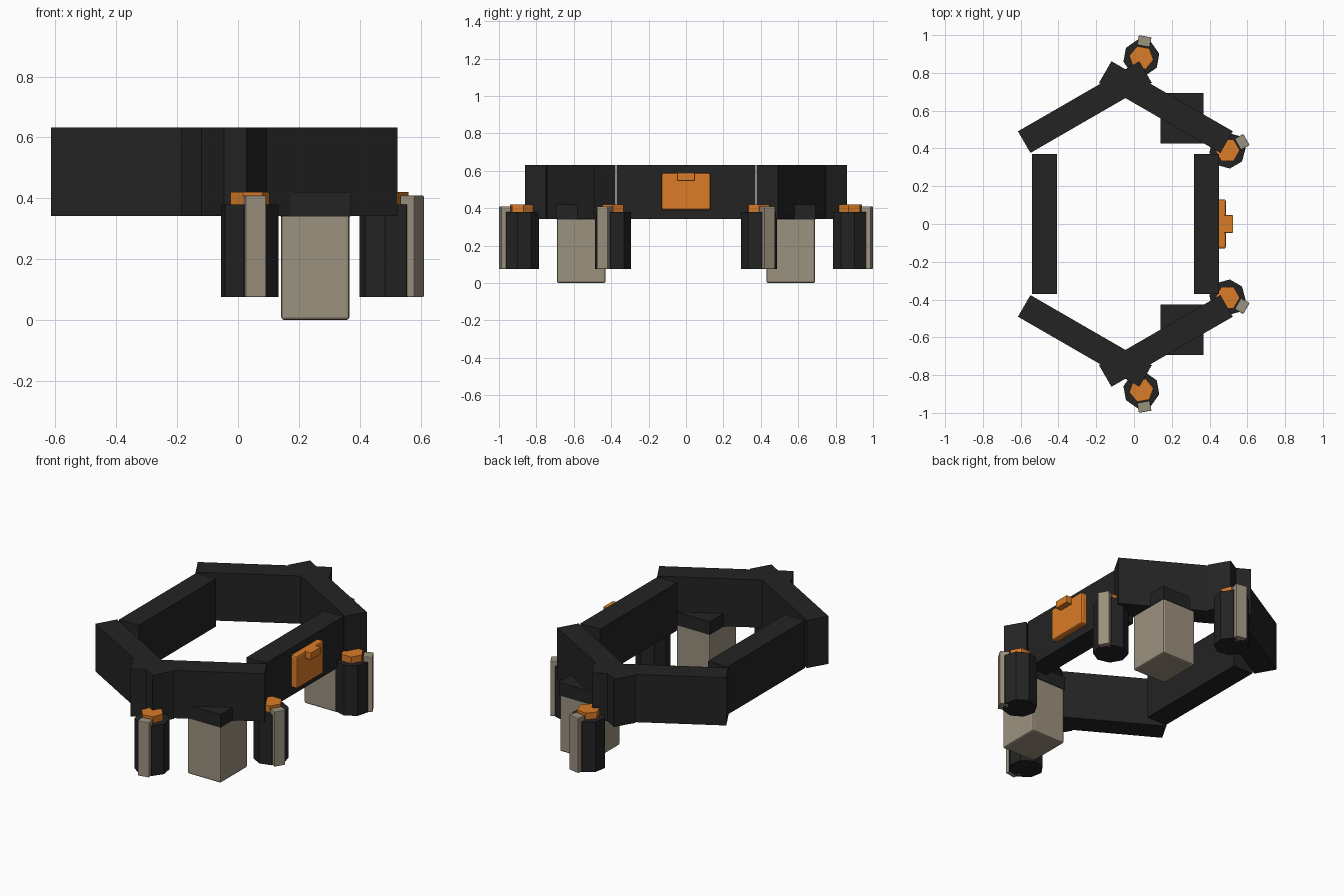
import bpy
import math

cube = bpy.data.objects.get("Cube")
if cube:
    bpy.data.objects.remove(cube, do_unlink=True)


def material(name, rgb):
    mat = bpy.data.materials.new(name)
    mat.use_nodes = True
    mat.diffuse_color = (*rgb, 1)
    mat.node_tree.nodes["Principled BSDF"].inputs["Base Color"].default_value = (*rgb, 1)
    return mat


DARK = material("dark leather", (0.017, 0.017, 0.017))
TAN = material("tan canvas", (0.33, 0.285, 0.21))
ORANGE = material("orange metal", (0.70, 0.20, 0.02))


def finish(name, mat, bevel):
    ob = bpy.context.object
    ob.name = name
    ob.data.materials.append(mat)
    if bevel:
        mod = ob.modifiers.new("soft edges", "BEVEL")
        mod.width = bevel
        mod.segments = 2
    return ob


def box(name, mat, center, size, turn=0, bevel=0):
    bpy.ops.mesh.primitive_cube_add(size=1, location=center, rotation=(0, 0, math.radians(turn)))
    ob = finish(name, mat, bevel)
    ob.scale = size
    bpy.ops.object.transform_apply(location=False, rotation=False, scale=True)
    return ob


def prism(name, mat, center, radius, z0, z1, sides, turn):
    bpy.ops.mesh.primitive_cylinder_add(
        vertices=sides, radius=radius, depth=z1 - z0,
        location=(*center, (z0 + z1) / 2), rotation=(0, 0, math.radians(turn)))
    return finish(name, mat, 0)


# Belt: two straight sides, and angled bars crossing at each end
BELT_Z, BELT_H, LENGTH, THICK = 0.487, 0.29, 0.742, 0.132
box("belt_rear", DARK, (-0.473, 0, BELT_Z), (THICK, LENGTH, BELT_H))
box("belt_buckle_side", DARK, (0.384, 0, BELT_Z), (THICK, LENGTH, BELT_H))

for side, tag in ((1, "back"), (-1, "front")):
    box(f"belt_angled_outer_{tag}", DARK, (-0.26, side * 0.619, BELT_Z),
        (LENGTH, THICK, BELT_H), side * 30)
    box(f"belt_angled_inner_{tag}", DARK, (0.169, side * 0.619, BELT_Z),
        (LENGTH, THICK, BELT_H), side * -30)

    # Hanging pouch with a dark flap
    box(f"pouch_{tag}", TAN, (0.254, side * 0.56, 0.175), (0.224, 0.26, 0.35), 0, 0.01)
    box(f"pouch_flap_{tag}", DARK, (0.254, side * 0.56, 0.38), (0.23, 0.266, 0.08))

    # Canisters, each with a cap and an outward strap block
    for label, x, y, angle in (("end", 0.039, 0.88, 80), ("corner", 0.495, 0.39, 30)):
        a = math.radians(angle * side)
        turn = angle * side
        prism(f"canister_{label}_{tag}", DARK, (x, side * y), 0.097, 0.075, 0.38, 8, turn + 22.5 - 90)
        prism(f"canister_cap_{label}_{tag}", ORANGE, (x, side * y), 0.065, 0.37, 0.42, 6, turn)
        box(f"canister_strap_{label}_{tag}", TAN,
            (x + 0.089 * math.cos(a), side * y + 0.089 * math.sin(a), 0.242),
            (0.053, 0.068, 0.334), turn, 0.004)

# Buckle
box("buckle_plate", ORANGE, (0.464, 0, 0.49), (0.046, 0.26, 0.198), 0, 0.01)
box("buckle_latch", ORANGE, (0.5, 0, 0.568), (0.048, 0.094, 0.044), 0, 0.003)
